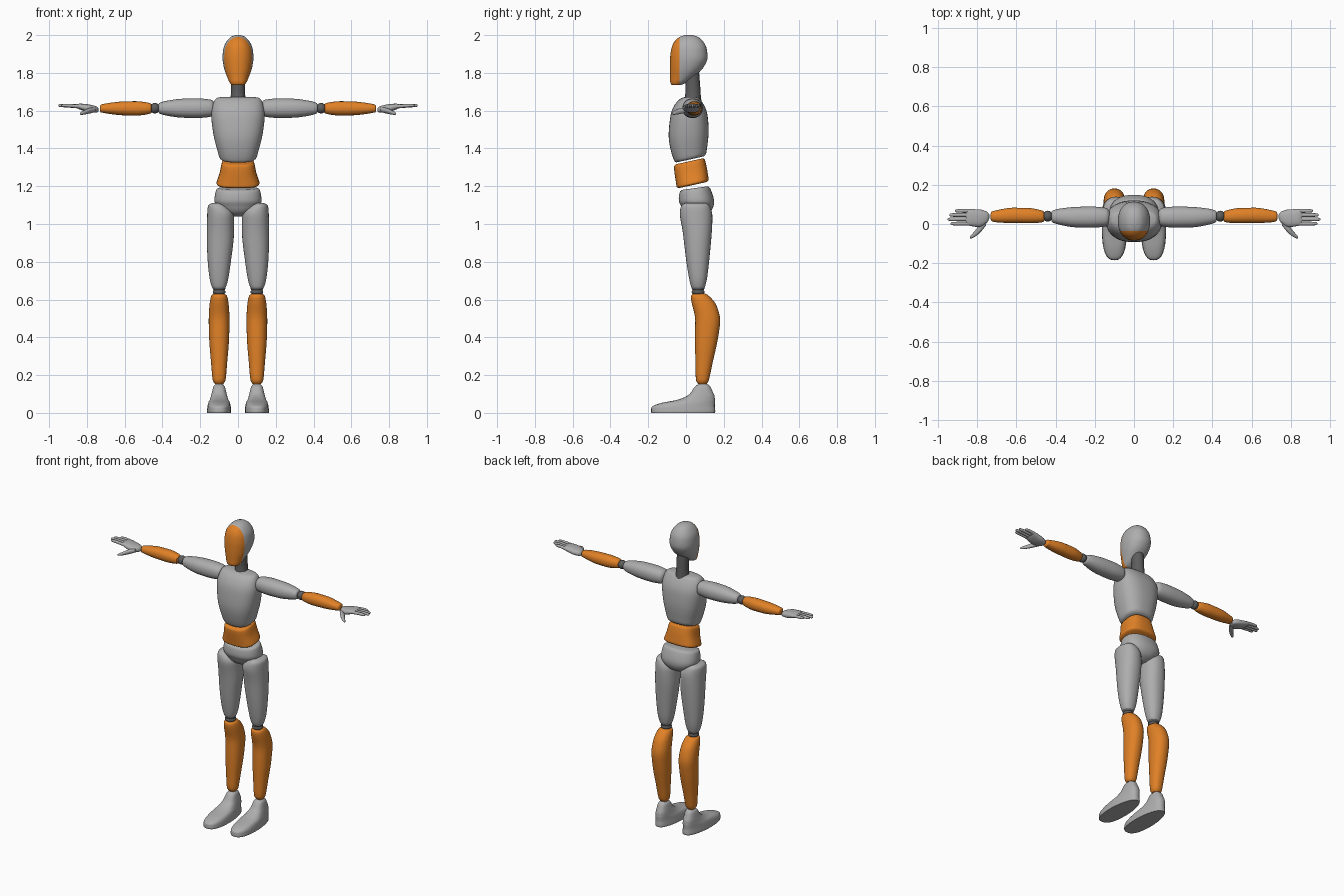
import bpy, bmesh, math

if "Cube" in bpy.data.objects:
    bpy.data.objects.remove(bpy.data.objects["Cube"], do_unlink=True)


def material(name, red, green, blue):
    mat = bpy.data.materials.new(name)
    mat.use_nodes = True
    mat.diffuse_color = (red, green, blue, 1)
    mat.node_tree.nodes["Principled BSDF"].inputs["Base Color"].default_value = (red, green, blue, 1)
    return mat


GREY = material("light grey", .42, .42, .42)
ORANGE = material("orange", .75, .22, .02)
DARK = material("dark grey", .11, .11, .11)


def smooth_rows(rows, steps):
    """Interpolate the ring rows with a monotone cubic, so no ring overshoots."""
    def slope(i, k):
        before = rows[i][k] - rows[i - 1][k] if i > 0 else None
        after = rows[i + 1][k] - rows[i][k] if i < len(rows) - 1 else None
        if before is None or after is None:
            return after if before is None else before
        return 2 * before * after / (before + after) if before * after > 0 else 0

    result = []
    for i in range(len(rows) - 1):
        for s in range(steps):
            u = s / steps
            row = []
            for k in range(len(rows[i])):
                a, b = rows[i][k], rows[i + 1][k]
                h = u * u * (3 - 2 * u)
                row.append(a + (b - a) * h + slope(i, k) * u * (1 - u) ** 2
                           - slope(i + 1, k) * u * u * (1 - u))
            result.append(row)
    return result + [list(rows[-1])]


def loft(name, mat, rows, axis="z", side=1, power=2.0, tilt=None, warp=None,
         segments=32, steps=4):
    """Skin rings of (position, centre a, radius a, centre b, radius b).
    Along z, a is x and b is y. Along x, a is y and b is z."""
    bm = bmesh.new()
    rings = []
    for t, ca, ra, cb, rb in smooth_rows(rows, steps):
        ring = []
        for i in range(segments):
            angle = math.tau * i / segments
            c, s = math.cos(angle), math.sin(angle)
            a = ca + ra * math.copysign(abs(c) ** (2 / power), c)
            b = cb + rb * math.copysign(abs(s) ** (2 / power), s)
            if axis == "x":
                point = (side * t, a, b)
            else:
                if warp:
                    a = ca + (a - ca) * warp(b)
                point = (side * a, b, t + (tilt(t) * (b - cb) if tilt else 0))
            ring.append(bm.verts.new(point))
        rings.append(ring)
    for low, high in zip(rings, rings[1:]):
        for i in range(segments):
            j = (i + 1) % segments
            bm.faces.new((low[i], low[j], high[j], high[i]))
    bm.faces.new(rings[0])
    bm.faces.new(rings[-1])
    bmesh.ops.recalc_face_normals(bm, faces=bm.faces)
    mesh = bpy.data.meshes.new(name)
    bm.to_mesh(mesh)
    bm.free()
    obj = bpy.data.objects.new(name, mesh)
    bpy.context.collection.objects.link(obj)
    mesh.materials.append(mat)
    bpy.ops.object.select_all(action="DESELECT")
    obj.select_set(True)
    bpy.context.view_layer.objects.active = obj
    bpy.ops.object.shade_smooth_by_angle(angle=math.radians(40))
    return obj


def ball(t, ca, cb, radius, half_length):
    """Rows of a rounded joint centred on t."""
    return [(t + half_length * math.sin(v), ca, radius * math.cos(v), cb, radius * math.cos(v))
            for v in (math.radians(d) for d in range(-80, 81, 20))]


# Head with a coloured face plate cut off by a plane
head = loft("head", GREY, [
    (2.0, 0, .015, .015, .02), (1.992, 0, .035, .015, .045), (1.97, 0, .058, .015, .073),
    (1.93, 0, .077, .016, .093), (1.88, 0, .082, .015, .099), (1.83, 0, .075, .004, .089),
    (1.78, 0, .058, -.02, .064), (1.75, 0, .045, -.04, .043), (1.737, 0, .034, -.05, .026),
    (1.735, 0, .02, -.052, .014)], power=2.2, segments=48)
FACE_Y = -.035
bm = bmesh.new()
bm.from_mesh(head.data)
bmesh.ops.bisect_plane(bm, geom=bm.verts[:] + bm.edges[:] + bm.faces[:],
                       plane_co=(0, FACE_Y, 0), plane_no=(0, 1, 0))
for face in bm.faces:
    face.material_index = int(face.calc_center_median().y < FACE_Y)
for edge in bm.edges:
    if len({face.material_index for face in edge.link_faces}) > 1:
        edge.smooth = False
bm.to_mesh(head.data)
bm.free()
head.data.materials.append(ORANGE)

# Torso
loft("neck", DARK, [(1.64, 0, .046, .035, .048), (1.7, 0, .037, .037, .04),
                    (1.82, 0, .036, .03, .038)])
loft("chest", GREY, [
    (1.673, 0, .08, .025, .025), (1.668, 0, .11, .023, .044), (1.645, 0, .129, .018, .068),
    (1.58, 0, .142, .016, .097), (1.48, 0, .131, .014, .106), (1.39, 0, .109, .018, .094),
    (1.352, 0, .097, .022, .083), (1.342, 0, .086, .022, .074)],
    power=2.5, tilt=lambda z: .22 * max(0, min(1, (1.6 - z) / .25)), segments=48)
loft("abdomen", ORANGE, [
    (1.332, 0, .074, .018, .07), (1.324, 0, .085, .018, .081), (1.27, 0, .097, .027, .085),
    (1.217, 0, .114, .035, .085), (1.206, 0, .103, .036, .074)],
    power=2.7, tilt=lambda z: .22, segments=48)
loft("pelvis", GREY, [
    (1.19, 0, .1, .047, .066), (1.183, 0, .114, .047, .078), (1.125, 0, .125, .055, .093),
    (1.09, 0, .108, .06, .084), (1.06, 0, .07, .06, .065), (1.04, 0, .03, .06, .03)],
    power=2.3, tilt=lambda z: .14 * max(0, (z - 1.1) / .09), segments=48)

for side, prefix in ((1, "left_"), (-1, "right_")):
    # Leg
    loft(prefix + "thigh", GREY, [
        (1.112, .115, .022, .05, .05), (1.1, .11, .046, .05, .072), (1.05, .092, .071, .053, .086),
        (.95, .093, .072, .06, .076), (.8, .099, .061, .062, .06), (.7, .101, .047, .064, .045),
        (.662, .101, .034, .064, .034), (.652, .101, .022, .064, .022)],
        side=side, power=2.2)
    for label, z in (("upper", .66), ("lower", .64)):
        loft(prefix + label + "_knee", DARK, ball(z, .1, .064, .034, .02), side=side, steps=1)
    loft(prefix + "shin", ORANGE, [
        (.632, .1, .025, .072, .03), (.622, .1, .04, .073, .045), (.57, .1, .051, .097, .064),
        (.49, .1, .055, .115, .066), (.4, .1, .053, .109, .061), (.27, .1, .043, .096, .046),
        (.17, .1, .033, .087, .033), (.153, .1, .022, .087, .022)], side=side, power=2.2)
    loft(prefix + "foot", GREY, [
        (.152, .1, .022, .09, .024), (.14, .1, .034, .088, .04), (.1, .1, .045, .083, .064),
        (.07, .1, .052, .055, .098), (.052, .1, .058, .01, .143), (.03, .1, .062, -.015, .168),
        (.008, .1, .064, -.015, .17), (0, .1, .063, -.015, .168)],
        side=side, power=2.6, warp=lambda y: 1 - max(0, y) * 1.5)

    # Arm
    loft(prefix + "upper_arm", GREY, [
        (.125, .035, .03, 1.613, .03), (.14, .035, .046, 1.613, .044), (.22, .035, .054, 1.613, .052),
        (.3, .035, .052, 1.613, .05), (.4, .038, .036, 1.613, .034), (.418, .038, .028, 1.613, .026),
        (.422, .038, .018, 1.613, .016)], axis="x", side=side, power=2.2)
    loft(prefix + "elbow", DARK, ball(.44, .04, 1.613, .028, .026), axis="x", side=side, steps=1)
    loft(prefix + "forearm", ORANGE, [
        (.456, .038, .016, 1.612, .015), (.461, .038, .027, 1.612, .026), (.54, .043, .039, 1.612, .038),
        (.62, .044, .039, 1.612, .036), (.71, .039, .029, 1.612, .024), (.727, .039, .024, 1.611, .02),
        (.731, .039, .014, 1.611, .012)], axis="x", side=side, power=2.2)

    # Hand
    loft(prefix + "palm", GREY, [
        (.738, .038, .01, 1.604, .007), (.748, .035, .026, 1.606, .016), (.79, .029, .045, 1.612, .021),
        (.84, .034, .043, 1.622, .015), (.856, .034, .036, 1.625, .007)],
        axis="x", side=side, power=2.4)
    for label, y, tip in (("little", .067, .912), ("ring", .046, .942),
                          ("middle", .024, .951), ("index", .002, .935)):
        loft(prefix + label + "_finger", GREY, [
            (.82, y, .01, 1.62, .01), (tip - .03, y, .0095, 1.627, .009),
            (tip - .005, y, .007, 1.627, .007), (tip, y, .003, 1.627, .003)],
            axis="x", side=side, segments=12)
    loft(prefix + "thumb", GREY, [
        (.755, .01, .018, 1.605, .012), (.785, -.022, .022, 1.6, .015), (.815, -.053, .014, 1.59, .011),
        (.832, -.066, .008, 1.585, .007), (.837, -.07, .003, 1.584, .003)],
        axis="x", side=side, segments=16)
